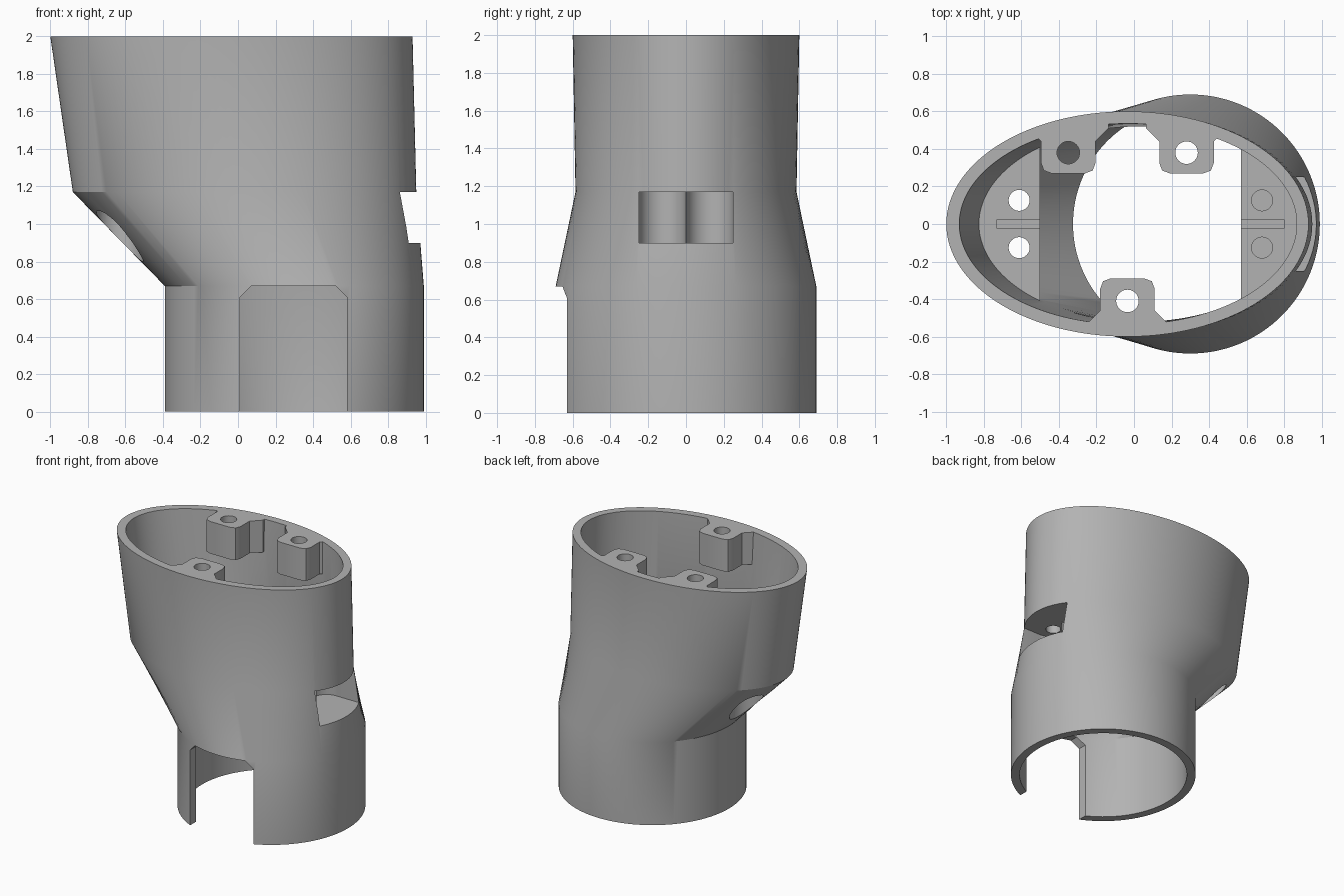
import bpy, bmesh
from math import sin, cos, pi, radians

if "Cube" in bpy.data.objects:
    bpy.data.objects.remove(bpy.data.objects["Cube"])

SEG = 128
WALL = 0.065


def finish(bm, name):
    bmesh.ops.recalc_face_normals(bm, faces=bm.faces)
    mesh = bpy.data.meshes.new(name)
    bm.to_mesh(mesh)
    bm.free()
    obj = bpy.data.objects.new(name, mesh)
    bpy.context.collection.objects.link(obj)
    return obj


def loft(name, sections):
    """Solid through elliptical sections (z, centre x, half width, half depth)."""
    bm = bmesh.new()
    rings = []
    for z, cx, a, b in sections:
        rings.append([bm.verts.new((cx + a * cos(2 * pi * i / SEG),
                                    b * sin(2 * pi * i / SEG), z)) for i in range(SEG)])
    for low, high in zip(rings, rings[1:]):
        for i in range(SEG):
            j = (i + 1) % SEG
            bm.faces.new((low[i], low[j], high[j], high[i]))
    bm.faces.new(rings[0])
    bm.faces.new(rings[-1])
    return finish(bm, name)


def prism(name, points, axis, lo, hi):
    """Extrude a 2D outline along y (outline in x, z) or z (outline in x, y)."""
    bm = bmesh.new()
    place = (lambda u, v, d: (u, d, v)) if axis == "y" else (lambda u, v, d: (u, v, d))
    a = [bm.verts.new(place(u, v, lo)) for u, v in points]
    b = [bm.verts.new(place(u, v, hi)) for u, v in points]
    bm.faces.new(a)
    bm.faces.new(b)
    for i in range(len(a)):
        j = (i + 1) % len(a)
        bm.faces.new((a[i], a[j], b[j], b[i]))
    return finish(bm, name)


def rod(name, x, y, r, lo, hi, n=32):
    pts = [(x + r * cos(2 * pi * i / n), y + r * sin(2 * pi * i / n)) for i in range(n)]
    return prism(name, pts, "z", lo, hi)


def box(name, x0, x1, y0, y1, z0, z1):
    return prism(name, [(x0, y0), (x1, y0), (x1, y1), (x0, y1)], "z", z0, z1)


def cut(target, tool):
    tool.hide_render = True
    mod = target.modifiers.new("cut", "BOOLEAN")
    mod.operation = "DIFFERENCE"
    mod.solver = "EXACT"
    mod.object = tool
    bpy.context.view_layer.objects.active = target
    bpy.ops.object.modifier_apply(modifier=mod.name)
    bpy.data.objects.remove(tool)


# Outer body: round collar, slanted transition, flared oval sleeve
body = loft("adapter_body", [(0, 0.3, 0.69, 0.69), (0.67, 0.3, 0.69, 0.69),
                             (1.17, 0.035, 0.915, 0.585), (2, -0.035, 0.965, 0.6)])

# Cavity follows the body at wall thickness, open at both ends
cavity = loft("cavity", [(-0.1, 0.3, 0.69 - WALL, 0.69 - WALL),
                         (0.67, 0.3, 0.69 - WALL, 0.69 - WALL),
                         (1.17, 0.035, 0.915 - WALL, 0.585 - WALL),
                         (2.1, -0.04, 0.97 - WALL, 0.602 - WALL)])

# Screw shelves left standing in the cavity
cut(cavity, prism("right_shelf", [(-0.5, 1.25), (-1.3, 1.25), (-1.3, 0.5), (-0.5, 0.5)],
                  "y", -1, 1))
cut(cavity, prism("left_shelf", [(0.57, 1.25), (1.3, 1.25), (1.3, 0.5), (0.9, 0.5),
                                 (0.57, 0.83)], "y", -1, 1))

# Rim bosses with rounded noses and flared roots
half = [(0.09, 0.27), (0.13, 0.285), (0.145, 0.325), (0.145, 0.44), (0.215, 0.51), (0.215, 0.9)]
outline = half + [(-u, v) for u, v in reversed(half)]
bosses = [(-0.35, 0.38, 1), (0.28, 0.38, 1), (-0.035, -0.41, -1)]
for x, y, side in bosses:
    shift = 0.02 if side < 0 else 0
    pts = [(x + u, side * (v + shift)) for u, v in outline]
    cut(cavity, prism("boss", pts, "z", 1.74, 2.3))

cut(body, cavity)

# Boss screw holes
for x, y, side in bosses:
    cut(body, rod("boss_hole", x, y, 0.06, 1.6, 2.2))

# Chamfered opening in the front of the collar
cut(body, prism("front_opening", [(0.01, -0.1), (0.58, -0.1), (0.58, 0.61), (0.52, 0.67),
                                  (0.07, 0.67), (0.01, 0.61)], "y", -1, -0.1))

# Screw access pockets, shelf holes and alignment grooves
for y in (-0.126, 0.126):
    cut(body, rod("right_pocket", -0.63, y, 0.125, 0.4, 1.17))
    cut(body, rod("left_pocket", 0.705, y, 0.125, 0.9, 1.17))
    for x in (-0.612, 0.682):
        cut(body, rod("shelf_hole", x, y, 0.056, 1.1, 1.4))
cut(body, box("side_window", 0.705, 1.3, -0.25, 0.25, 0.9, 1.17))
cut(body, box("right_groove", -0.73, -0.45, -0.023, 0.023, 1.2, 1.4))
cut(body, box("left_groove", 0.52, 0.8, -0.023, 0.023, 1.2, 1.4))

# Single grey plastic
grey = bpy.data.materials.new("grey_plastic")
grey.use_nodes = True
colour = (0.45, 0.45, 0.45, 1)
grey.diffuse_color = colour
grey.node_tree.nodes["Principled BSDF"].inputs["Base Color"].default_value = colour
body.data.materials.clear()
body.data.materials.append(grey)
for face in body.data.polygons:
    face.material_index = 0

bpy.ops.object.select_all(action="DESELECT")
body.select_set(True)
bpy.context.view_layer.objects.active = body
bpy.ops.object.shade_smooth_by_angle(angle=radians(25))
